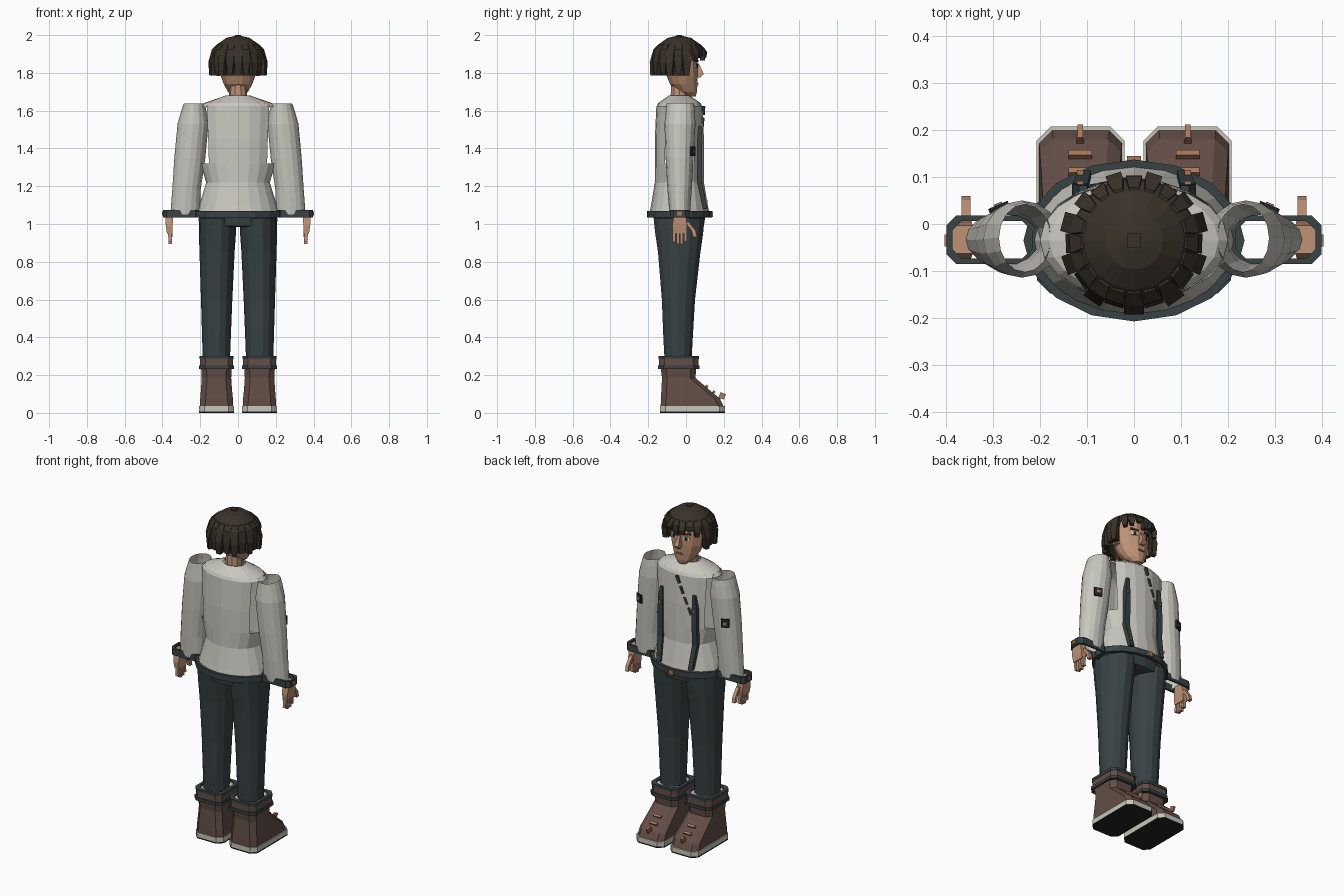
import bpy, bmesh, math
from mathutils import Matrix, Vector

cube = bpy.data.objects.get("Cube")
if cube:
    bpy.data.objects.remove(cube, do_unlink=True)


def material(name, r, g, b):
    m = bpy.data.materials.new(name)
    m.use_nodes = True
    m.diffuse_color = (r, g, b, 1)
    node = next(n for n in m.node_tree.nodes if n.type == 'BSDF_PRINCIPLED')
    node.inputs["Base Color"].default_value = (r, g, b, 1)
    return m


CLOTH = material("pale jacket cloth", .58, .57, .52)
SLATE = material("dark slate", .04, .054, .058)
BROWN = material("boot leather", .125, .075, .062)
SKIN = material("skin", .52, .29, .18)
HAIR = material("dark brown hair", .04, .031, .022)
SOLE = material("pale sole", .58, .57, .48)
BLACK = material("black rubber", .014, .016, .017)
COPPER = material("copper", .4, .19, .1)
WHITE = material("eye white", .8, .8, .78)


def finish(name, bm, mat):
    bmesh.ops.recalc_face_normals(bm, faces=bm.faces)
    me = bpy.data.meshes.new(name)
    bm.to_mesh(me)
    bm.free()
    me.materials.append(mat)
    ob = bpy.data.objects.new(name, me)
    bpy.context.collection.objects.link(ob)
    return ob


def ellipse(z, cx, cy, rx, ry, n=16, turn=0):
    return [(cx + rx * math.cos(turn + 2 * math.pi * i / n),
             cy + ry * math.sin(turn + 2 * math.pi * i / n), z) for i in range(n)]


def chamfered(z, x0, x1, y0, y1, c):
    return [(x0 + c, y0, z), (x1 - c, y0, z), (x1, y0 + c, z), (x1, y1 - c, z),
            (x1 - c, y1, z), (x0 + c, y1, z), (x0, y1 - c, z), (x0, y0 + c, z)]


def rect(z, x, y, hx, hy):
    return [(x - hx, y - hy, z), (x + hx, y - hy, z), (x + hx, y + hy, z), (x - hx, y + hy, z)]


def loft(name, rings, mat, bottom=True, top=True, loop=False, drop=None, matrix=None):
    """Skin between cross-sections; drop(centre) removes faces."""
    bm = bmesh.new()
    rows = [[bm.verts.new(p) for p in r] for r in rings]
    n = len(rows[0])
    for a, b in zip(rows, rows[1:] + (rows[:1] if loop else [])):
        for i in range(n):
            bm.faces.new((a[i], a[(i + 1) % n], b[(i + 1) % n], b[i]))
    if bottom and not loop:
        bm.faces.new(rows[0])
    if top and not loop:
        bm.faces.new(rows[-1])
    if drop:
        gone = [f for f in bm.faces if drop(f.calc_center_median())]
        bmesh.ops.delete(bm, geom=gone, context='FACES')
    if matrix:
        bm.transform(matrix)
    return finish(name, bm, mat)


def box(name, pos, size, mat, rot=(0, 0, 0)):
    bm = bmesh.new()
    bmesh.ops.create_cube(bm, size=1)
    turn = Matrix.Rotation(rot[2], 4, 'Z') @ Matrix.Rotation(rot[1], 4, 'Y') @ Matrix.Rotation(rot[0], 4, 'X')
    bm.transform(Matrix.Translation(pos) @ turn @ Matrix.Diagonal((*size, 1)))
    return finish(name, bm, mat)


def band(name, shape, z0, z1, t, mat):
    """Hollow band; shape(z, t) gives the outline shrunk by t."""
    return loft(name, [shape(z0, 0), shape(z1, 0), shape(z1, t), shape(z0, t)], mat, loop=True)


CY = -.035

# Jacket: flared skirt, open-sided chest panels, shoulder yoke, hem
loft("jacket_skirt", [ellipse(z, 0, CY, rx, ry, 20) for z, rx, ry in
     ((1.05, .218, .16), (1.1, .205, .15), (1.22, .168, .13), (1.32, .2, .13))], CLOTH, False, False)
loft("jacket_chest", [ellipse(z, 0, CY, rx, ry, 20) for z, rx, ry in
     ((1.31, .19, .13), (1.45, .195, .13), (1.625, .205, .122))], CLOTH, False, False,
     drop=lambda c: abs(c.x) > .16)
loft("jacket_yoke", [ellipse(z, 0, CY, rx, ry, 20) for z, rx, ry in
     ((1.62, .2, .122), (1.64, .18, .112), (1.68, .065, .055))], CLOTH, False, False)
band("jacket_hem", lambda z, t: ellipse(z, 0, CY, .235 - t, .172 - t, 16), 1.035, 1.07, .018, SLATE)
box("hem_buckle", (0, .138, 1.052), (.03, .012, .028), COPPER)
loft("trouser_waist", [ellipse(z, 0, CY, rx, ry, 16) for z, rx, ry in
     ((.985, .11, .11), (.99, .2, .13), (1.05, .208, .138))], SLATE)

# Diagonal broken chest fastening
for i in range(4):
    f = i / 3
    box("chest_fastener", (-.012 - .07 * f, .092 - .014 * f, 1.6 - .18 * f), (.014, .016, .045),
        SLATE, (0, .37, .15))

# Head
loft("neck", [ellipse(z, 0, CY, r, r, 10) for z, r in ((1.65, .05), (1.76, .045))], SKIN)
loft("head", [ellipse(z, 0, y, rx, ry, 12, math.pi / 12) for z, y, rx, ry in
     ((1.675, .03, .026, .022), (1.7, .008, .055, .052), (1.74, -.012, .078, .075),
      (1.79, -.022, .097, .086), (1.87, -.03, .106, .094), (1.95, -.035, .085, .08))], SKIN)
loft("nose", [rect(z, 0, y, hx, hy) for z, y, hx, hy in
     ((1.775, .06, .014, .014), (1.795, .07, .015, .024), (1.85, .058, .007, .01))], SKIN)
box("mouth", (0, .063, 1.742), (.04, .008, .008), COPPER)

# Hair: cap, back curtain, crown tuft and locks
loft("hair_cap", [ellipse(z, 0, CY, r, r, 16) for z, r in
     ((1.9, .135), (1.925, .132), (1.955, .105), (1.985, .062), (1.995, .02))], HAIR, bottom=False)
loft("hair_curtain", [ellipse(z, 0, CY, r, r, 16) for z, r in ((1.785, .122), (1.92, .128))],
     HAIR, False, False, drop=lambda c: c.y > .01)
box("hair_tuft", (0, CY, 1.994), (.03, .03, .012), HAIR)


def lock(angle, low, reach, width):
    spin = Matrix.Translation((0, CY, 0)) @ Matrix.Rotation(angle, 4, 'Z')
    loft("hair_lock", [rect(z, r, 0, .013, w) for z, r, w in
         ((low, reach - .016, width * .6), ((low + 1.93) / 2, reach - .013, width),
          (1.925, .124, width), (1.95, .1, width * .6))], HAIR, matrix=spin)


for i in range(13):
    lock(math.radians(165 + 210 * i / 12), 1.785 + .008 * (i % 2), .157 - .012 * (i % 2), .021)
for i in range(7):
    lock(math.radians(38 + 104 * i / 6), 1.865 + .014 * (i % 3), .148 - .01 * (i % 2), .017)

# Paired parts
for side, s in (("left", 1), ("right", -1)):
    def put(name, *args, **kw):
        return loft(side + "_" + name, *args, **kw)

    def block(name, p, size, mat, rot=(0, 0, 0)):
        return box(side + "_" + name, (s * p[0], p[1], p[2]), size, mat, (rot[0], s * rot[1], s * rot[2]))

    def outline(z, x0, x1, y0, y1, c):
        return chamfered(z, min(s * x0, s * x1), max(s * x0, s * x1), y0, y1, c)

    # Face details
    block("eye", (.042, .053, 1.838), (.034, .009, .02), WHITE, (0, 0, -.35))
    block("pupil", (.041, .056, 1.838), (.016, .009, .02), BLACK, (0, 0, -.35))
    block("brow", (.042, .054, 1.864), (.046, .009, .01), HAIR, (0, -.1, -.35))
    block("ear", (.104, -.03, 1.81), (.02, .035, .055), SKIN)

    # Sleeve, cuff and arm patch
    put("sleeve", [ellipse(z, s * x, y, rx, ry, 16) for z, x, y, rx, ry in
        ((1.05, .28, -.033, .078, .054), (1.18, .273, -.034, .075, .064), (1.35, .255, -.034, .082, .074),
         (1.53, .238, -.032, .082, .082), (1.6, .234, -.03, .066, .076), (1.637, .232, -.03, .055, .072))],
        CLOTH, bottom=False, top=False)
    band(side + "_cuff", lambda z, t: outline(z, .205 + t, .398 - t, -.085 + t, .018 - t, .02),
         1.035, 1.075, .012, SLATE)
    block("cuff_button", (.399, -.035, 1.055), (.008, .025, .02), COPPER)
    block("arm_patch", (.287, .035, 1.385), (.045, .012, .05), BLACK, (0, 0, -.4))
    block("patch_mark", (.288, .04, 1.385), (.018, .009, .018), COPPER, (0, 0, -.4))

    # Hand
    put("palm", [rect(z, s * x, -.033, hx, hy) for z, x, hx, hy in
        ((.95, .362, .014, .036), (.99, .364, .018, .04), (1.06, .365, .022, .03))], SKIN)
    for i in range(4):
        y = -.063 + .02 * i
        low = .888 + .012 * abs(i - 1.4)
        put("finger", [rect(z, s * x, y, .009, .008) for z, x in ((low, .358), (.93, .36), (.96, .362))], SKIN)
    put("thumb", [rect(z, s * .357, y, .01, .011) for z, y in
        ((.93, .048), (.965, .04), (1.01, .005))], SKIN)

    # Front strap with studs
    put("front_strap", [rect(z, s * x, y, hx, .012) for z, x, y, hx in
        ((1.08, .105, .102, .014), (1.22, .115, .072, .016), (1.33, .115, .074, .017),
         (1.45, .113, .073, .015), (1.52, .108, .07, .009))], SLATE)
    for z, y in ((1.12, .108), (1.43, .084)):
        block("strap_stud", (.114, y, z), (.014, .014, .014), COPPER)

    # Trouser leg
    put("trouser_leg", [ellipse(z, s * x, y, rx, ry, 14) for z, x, y, rx, ry in
        ((.22, .115, -.042, .07, .07), (.4, .114, -.042, .076, .08), (.6, .113, -.04, .083, .09),
         (.85, .111, -.036, .093, .115), (.95, .109, -.036, .098, .13), (1.03, .108, -.037, .1, .138))], SLATE)

    # Boot
    sole = put("sole", [outline(z, .02, .207, -.138, .207, .03) for z in (0, .008, .036)], SOLE)
    sole.data.materials.append(BLACK)
    for f in sole.data.polygons:
        if f.center.z < .006:
            f.material_index = 1
    put("boot", [outline(z, x0, x1, y0, y1, .028) for z, x0, x1, y0, y1 in
        ((.034, .025, .202, -.134, .2), (.075, .027, .2, -.133, .18), (.125, .032, .196, -.13, .12),
         (.185, .036, .192, -.127, .05), (.25, .032, .196, -.135, .055))], BROWN)
    for name, z0, z1, grow, mat in (("boot_collar", .25, .288, 0, BROWN), ("boot_band", .233, .251, .006, SLATE),
                                    ("boot_rim", .286, .302, .003, SLATE)):
        band(side + "_" + name, lambda z, t: outline(z, .026 + t - grow, .2 - t + grow,
             -.142 + t - grow, .066 - t + grow, .028), z0, z1, .02, mat)
    put("boot_lining", [outline(z, .044, .182, -.124, .048, .02) for z in (.25, .294)], SOLE)
    for z, y in ((.083, .18), (.11, .147), (.14, .11)):
        block("boot_lace", (.114, y, z), (.05 if z > .1 else .016, .014, .014), COPPER, (-.7, 0, 0))
    block("lace_tip", (.114, .192, .09), (.012, .03, .03), COPPER, (-.4, 0, 0))
